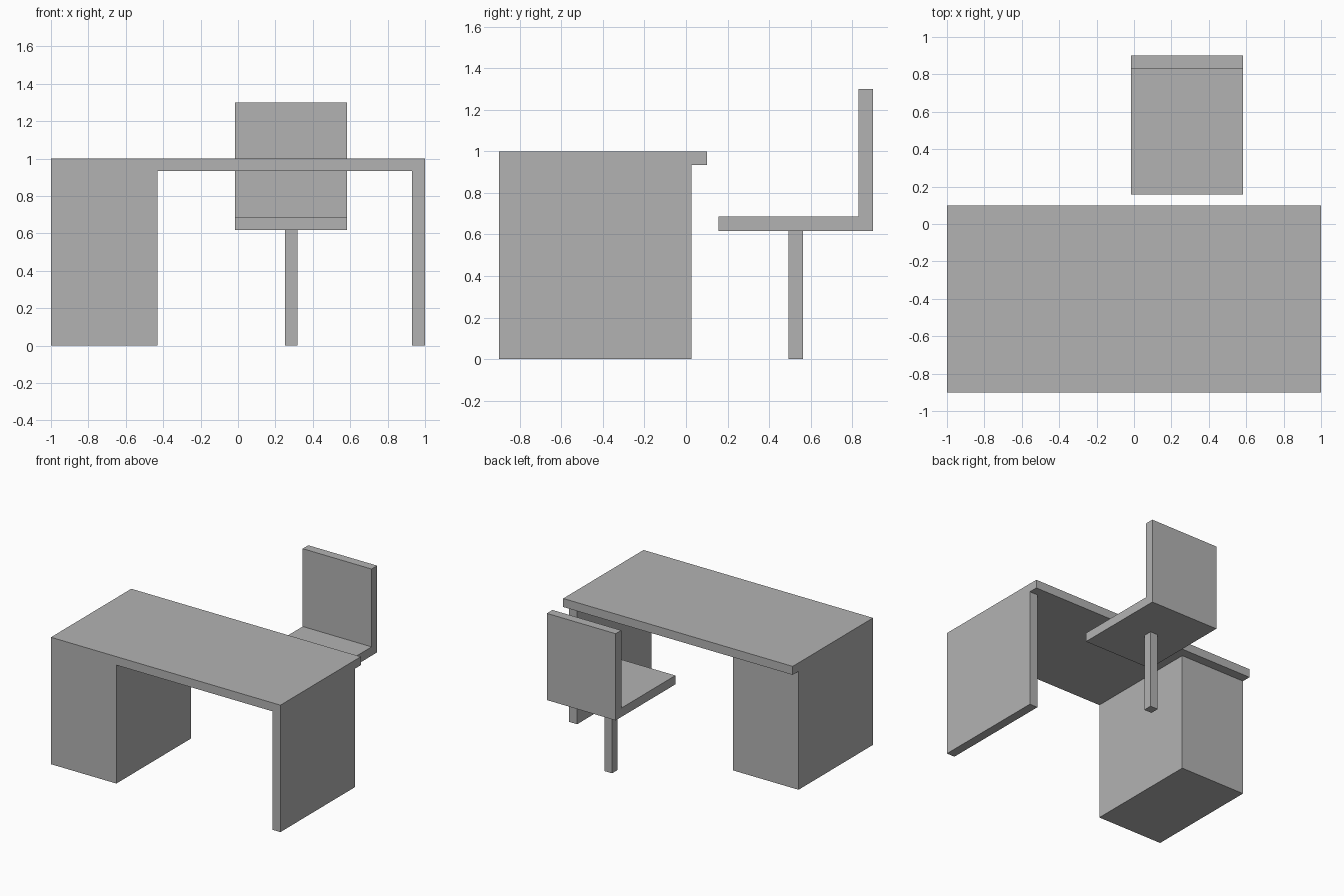
import bpy
import bmesh
from mathutils import Vector

cube = bpy.data.objects.get("Cube")
if cube:
    bpy.data.objects.remove(cube, do_unlink=True)

# One plain grey for everything
grey = bpy.data.materials.new("plain_grey")
grey.use_nodes = True
colour = (0.45, 0.45, 0.45, 1)
grey.diffuse_color = colour
grey.node_tree.nodes["Principled BSDF"].inputs["Base Color"].default_value = colour


def box(name, x, y, z):
    """Flat-faced box spanning the given (low, high) ranges."""
    low, high = Vector((x[0], y[0], z[0])), Vector((x[1], y[1], z[1]))
    bm = bmesh.new()
    bmesh.ops.create_cube(bm, size=1)
    for v in bm.verts:
        v.co = (low + high) / 2 + v.co * (high - low)
    mesh = bpy.data.meshes.new(name)
    bm.to_mesh(mesh)
    bm.free()
    mesh.materials.append(grey)
    obj = bpy.data.objects.new(name, mesh)
    bpy.context.collection.objects.link(obj)
    return obj


# Desk: top overhangs its supports at the back
under_top = 0.933
support_depth = (-0.9, 0.027)
box("desk_top", (-1, 1), (-0.9, 0.1), (under_top, 1))
box("desk_cabinet", (-1, -0.43), support_depth, (0, under_top))
box("desk_side_panel", (0.93, 1), support_depth, (0, under_top))

# Chair: seat and backrest on a single square post
chair_width = (-0.017, 0.583)
seat_bottom, seat_top = 0.617, 0.687
box("chair_seat", chair_width, (0.157, 0.9), (seat_bottom, seat_top))
box("chair_back", chair_width, (0.83, 0.9), (seat_top, 1.3))
box("chair_post", (0.25, 0.317), (0.493, 0.563), (0, seat_bottom))
